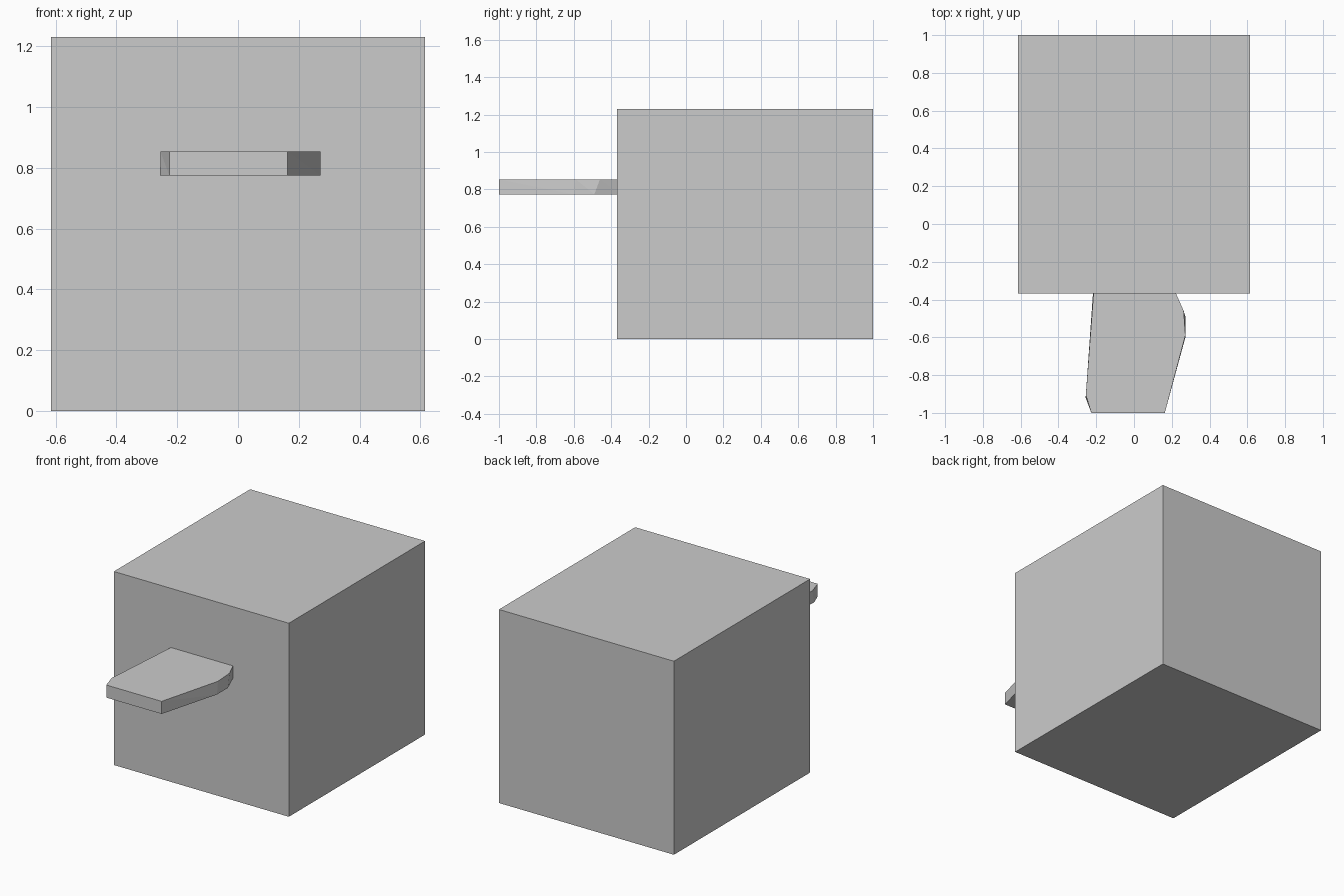
import bpy, bmesh

if "Cube" in bpy.data.objects:
    bpy.data.objects.remove(bpy.data.objects["Cube"])


def make_object(name, bm):
    bmesh.ops.recalc_face_normals(bm, faces=bm.faces)
    mesh = bpy.data.meshes.new(name)
    bm.to_mesh(mesh)
    bm.free()
    obj = bpy.data.objects.new(name, mesh)
    bpy.context.collection.objects.link(obj)
    return obj


# Main block
bm = bmesh.new()
bmesh.ops.create_cube(bm, size=1)
for v in bm.verts:
    v.co.x *= 1.23
    v.co.y = 0.316 + v.co.y * 1.368
    v.co.z = (v.co.z + 0.5) * 1.23
make_object("block", bm)

# Flat tongue plate: the underside flares slightly wider than the top
top_outline = [(-0.213, -0.35), (-0.255, -0.905), (-0.226, -1), (0.163, -1),
               (0.272, -0.59), (0.263, -0.46), (0.214, -0.35)]
bottom_outline = [(-0.216, -0.35), (-0.256, -0.92), (-0.226, -1), (0.163, -1),
                  (0.272, -0.60), (0.272, -0.49), (0.214, -0.35)]
bm = bmesh.new()
top = [bm.verts.new((x, y, 0.854)) for x, y in top_outline]
bottom = [bm.verts.new((x, y, 0.774)) for x, y in bottom_outline]
bm.faces.new(top)
bm.faces.new(bottom[::-1])
for i in range(len(top)):
    j = (i + 1) % len(top)
    # Triangulated rim
    bm.faces.new((top[i], bottom[i], bottom[j]))
    bm.faces.new((top[i], bottom[j], top[j]))
make_object("tongue_plate", bm)
